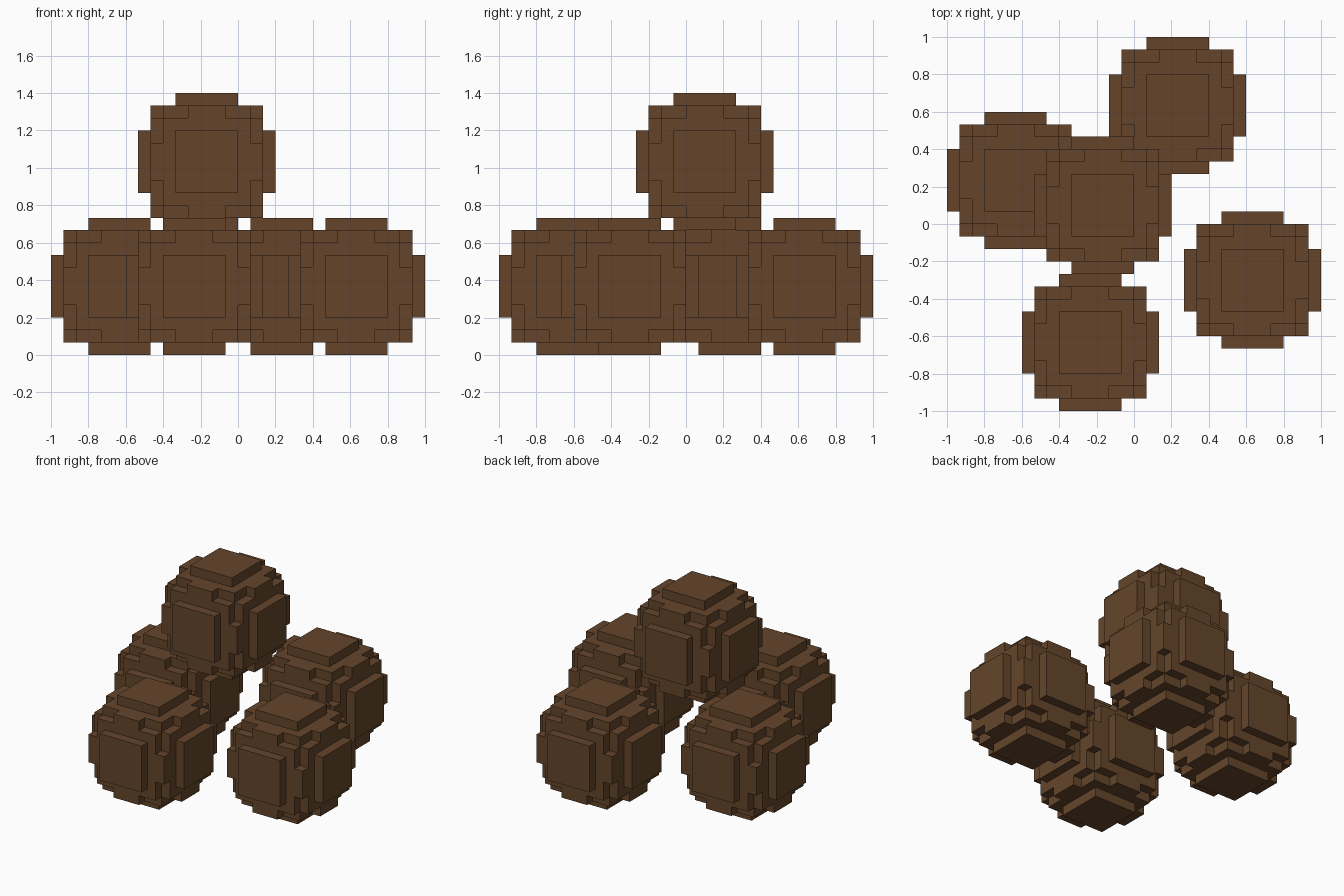
import bpy
import bmesh
from itertools import product
from mathutils import Vector

cube = bpy.data.objects.get("Cube")
if cube:
    bpy.data.objects.remove(cube, do_unlink=True)

UNIT = 1 / 15          # size of one block
REACH = 5              # blocks from the centre to the outer plate

# Single brown material
brown = bpy.data.materials.new("brown")
brown.use_nodes = True
colour = (0.130, 0.060, 0.024, 1)
brown.diffuse_color = colour
brown.node_tree.nodes["Principled BSDF"].inputs["Base Color"].default_value = colour
brown.node_tree.nodes["Principled BSDF"].inputs["Roughness"].default_value = 0.9

# Block limits, sorted small to large: edge bars, body slabs, outer plates
SHAPES = ((1, 4, 4), (3, 3, 4), (2, 2, 5))


def filled(cell):
    size = sorted(abs(c) for c in cell)
    return any(all(s <= m for s, m in zip(size, shape)) for shape in SHAPES)


def blocky_ball_mesh():
    """Skin of the block ball: one quad for each exposed block side."""
    bm = bmesh.new()
    span = range(-REACH, REACH + 1)
    for cell in filter(filled, product(span, repeat=3)):
        for axis, sign in product(range(3), (-1, 1)):
            normal = Vector((0, 0, 0))
            normal[axis] = sign
            centre = Vector(cell)
            if filled([round(c) for c in centre + normal]):
                continue
            u = Vector((0, 0, 0))
            u[(axis + 1) % 3] = 0.5
            v = normal.cross(u)
            mid = centre + normal / 2
            corners = (mid - u - v, mid + u - v, mid + u + v, mid - u + v)
            bm.faces.new([bm.verts.new(p * UNIT) for p in corners])
    bmesh.ops.remove_doubles(bm, verts=bm.verts, dist=UNIT / 100)
    mesh = bpy.data.meshes.new("blocky_ball")
    bm.to_mesh(mesh)
    bm.free()
    mesh.materials.append(brown)
    return mesh


# Four balls on the ground and one resting on top
ball_mesh = blocky_ball_mesh()
ground = 5.5 * UNIT
balls = {
    "left_ball": (0.6333, -0.3, ground),
    "front_ball": (-0.2333, -0.6333, ground),
    "back_ball": (0.2333, 0.6333, ground),
    "right_ball": (-0.6333, 0.2333, ground),
    "top_ball": (-0.1667, 0.1, ground + 10 * UNIT),
}
for name, place in balls.items():
    ball = bpy.data.objects.new(name, ball_mesh)
    ball.location = place
    bpy.context.collection.objects.link(ball)
